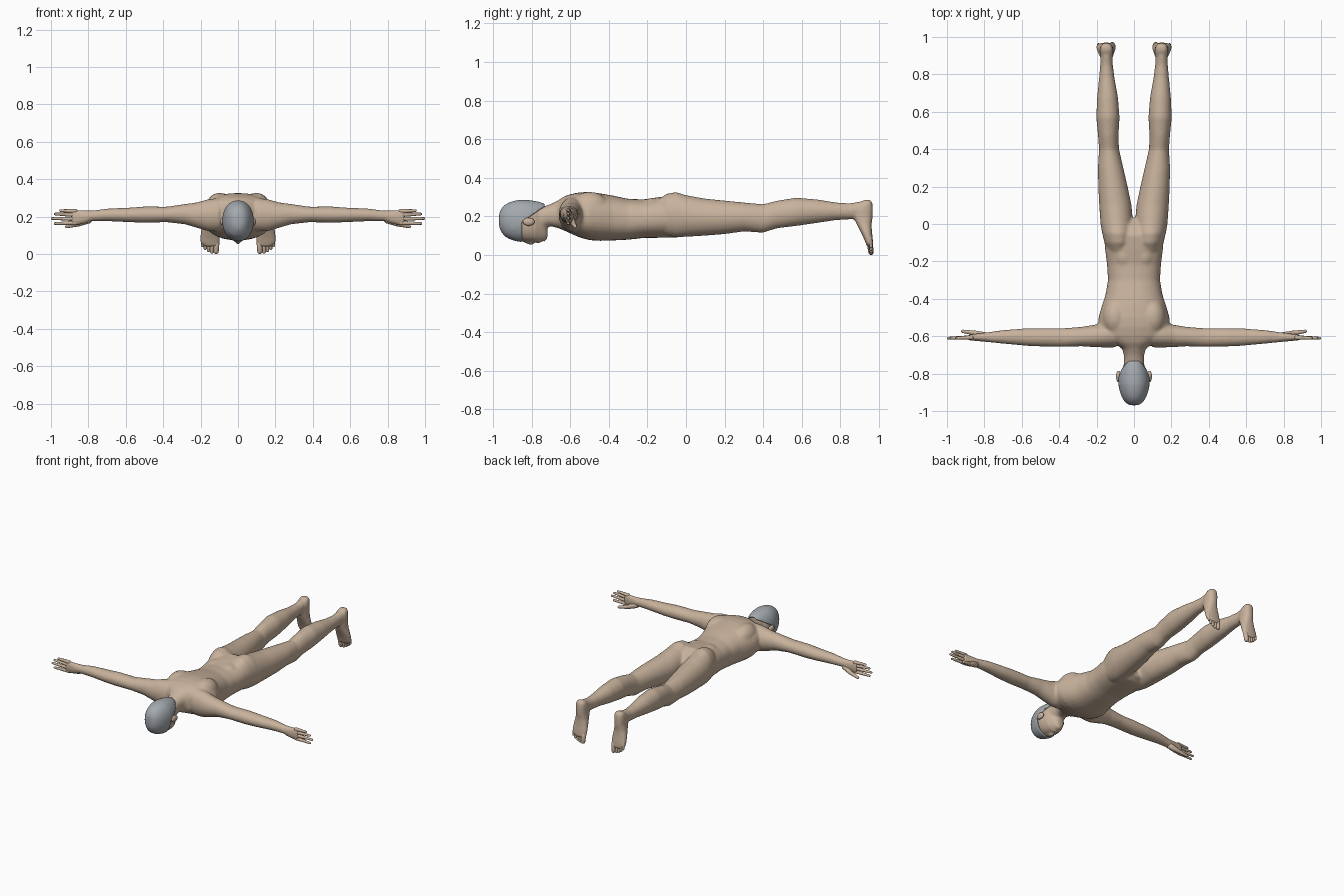
import bpy, bmesh, math
from mathutils import Vector, Matrix


def material(name, rgb):
    m = bpy.data.materials.new(name)
    m.diffuse_color = (*rgb, 1)
    return m


SKIN = material("skin", (0.578, 0.445, 0.333))
HAIR = material("grey hair", (0.37, 0.40, 0.43))


def loft(bm, axis, rows, side=1, power=2.0, n=32):
    """Rows: position on axis, then low/high bounds on the other two axes (in xyz order)."""
    others = [i for i in range(3) if i != axis]
    rings = []
    for pos, a0, a1, b0, b1 in rows:
        ring = []
        for k in range(n):
            t = 2 * math.pi * k / n
            c, s = math.cos(t), math.sin(t)
            co = [0, 0, 0]
            co[axis] = pos
            co[others[0]] = (a0 + a1) / 2 + (a1 - a0) / 2 * math.copysign(abs(c) ** (2 / power), c)
            co[others[1]] = (b0 + b1) / 2 + (b1 - b0) / 2 * math.copysign(abs(s) ** (2 / power), s)
            co[0] *= side
            ring.append(bm.verts.new(co))
        rings.append(ring)
    for r, q in zip(rings, rings[1:]):
        for k in range(n):
            bm.faces.new((r[k], r[(k + 1) % n], q[(k + 1) % n], q[k]))
    bm.faces.new(rings[0])
    bm.faces.new(rings[-1])


def capsule(bm, p, q, r0, r1, side=1):
    """Rounded digit from p to q."""
    p, q = Vector(p), Vector(q)
    p.x *= side
    q.x *= side
    rot = (q - p).to_track_quat('Z', 'Y')
    for v in bmesh.ops.create_uvsphere(bm, u_segments=14, v_segments=9, radius=1)['verts']:
        v.co = q + rot @ (v.co * r1) if v.co.z > 0 else p + rot @ (v.co * r0)


def ball(bm, centre, radii):
    m = Matrix.Translation(centre) @ Matrix.Diagonal((*radii, 1))
    bmesh.ops.create_uvsphere(bm, u_segments=24, v_segments=16, radius=1, matrix=m)


def make(name, bm, mat):
    bmesh.ops.recalc_face_normals(bm, faces=bm.faces)
    me = bpy.data.meshes.new(name)
    bm.to_mesh(me)
    bm.free()
    ob = bpy.data.objects.new(name, me)
    bpy.context.collection.objects.link(ob)
    me.materials.append(mat)
    for p in me.polygons:
        p.use_smooth = True
    return ob


# Body: overlapping lofts fused into one smooth skin
bm = bmesh.new()
# neck and torso
loft(bm, 1, [
    (-.77, -.055, .055, .13, .25), (-.735, -.055, .055, .14, .252), (-.70, -.054, .054, .148, .264),
    (-.665, -.064, .064, .14, .282), (-.635, -.115, .115, .128, .302), (-.60, -.17, .17, .112, .315),
    (-.55, -.19, .19, .09, .325), (-.50, -.19, .19, .077, .326), (-.45, -.176, .176, .073, .32),
    (-.38, -.153, .153, .075, .308), (-.30, -.139, .139, .079, .291), (-.22, -.144, .144, .088, .288),
    (-.14, -.154, .154, .089, .30), (-.06, -.16, .16, .09, .308), (-.01, -.14, .14, .095, .285),
    (.03, -.07, .07, .12, .24)], power=2.3)
# face and skull
loft(bm, 1, [
    (-.945, -.03, .03, .13, .22), (-.90, -.055, .055, .086, .26), (-.86, -.072, .072, .075, .272),
    (-.82, -.075, .075, .068, .272), (-.78, -.068, .068, .066, .262), (-.75, -.052, .052, .068, .25),
    (-.73, -.036, .036, .075, .18), (-.718, -.02, .02, .088, .13)], power=2.2)
capsule(bm, (0, -.85, .077), (0, -.802, .064), .009, .015)    # nose
ball(bm, (0, -.766, .071), (.026, .013, .011))                # lips
ball(bm, (0, -.735, .082), (.02, .014, .012))                 # chin
for s in (1, -1):
    ball(bm, (.05 * s, -.17, .22), (.07, .09, .075))          # lower back
    ball(bm, (.10 * s, -.50, .25), (.07, .10, .077))          # shoulder blade
    # leg
    loft(bm, 1, [
        (-.15, .03, .135, .13, .285), (-.10, .008, .158, .10, .318), (-.05, .004, .17, .092, .326),
        (0, .005, .179, .094, .310), (.1, .013, .186, .10, .292), (.2, .034, .191, .108, .282),
        (.3, .057, .193, .122, .272), (.4, .08, .187, .115, .263), (.47, .083, .192, .138, .281),
        (.57, .077, .202, .15, .297), (.68, .086, .197, .166, .288), (.78, .104, .187, .181, .272),
        (.85, .113, .181, .184, .268), (.90, .115, .18, .19, .277), (.935, .12, .175, .205, .28)], s)
    # foot, pointing down
    loft(bm, 2, [
        (.286, .128, .168, .925, .958), (.27, .114, .18, .90, .966), (.24, .11, .184, .875, .969),
        (.20, .11, .184, .866, .968), (.16, .106, .19, .884, .962), (.12, .099, .199, .905, .964),
        (.085, .096, .203, .922, .968), (.06, .097, .203, .932, .97), (.04, .10, .18, .94, .97)],
        s, power=2.4)
    # arm and palm
    loft(bm, 0, [
        (.10, -.66, -.52, .12, .30), (.16, -.66, -.53, .122, .293), (.22, -.658, -.54, .14, .276),
        (.28, -.654, -.55, .158, .268), (.38, -.657, -.557, .170, .253), (.5, -.655, -.557, .167, .254),
        (.58, -.651, -.558, .17, .248), (.7, -.64, -.567, .176, .243), (.78, -.632, -.578, .176, .232),
        (.82, -.628, -.583, .162, .233), (.86, -.624, -.589, .153, .237), (.89, -.621, -.593, .154, .239)], s)
body = make("body", bm, SKIN)
re = body.modifiers.new("fuse", 'REMESH')
re.mode = 'VOXEL'
re.voxel_size = 0.007
re.use_smooth_shade = True
sm = body.modifiers.new("soften", 'SMOOTH')
sm.factor = 0.5
sm.iterations = 10

# Fingers, thumbs and toes
for s, label in ((1, "left"), (-1, "right")):
    bm = bmesh.new()
    for z0, z1, tip in ((.229, .232, .948), (.209, .214, .977), (.188, .19, .993), (.166, .163, .978)):
        mid = (.875 + tip) / 2
        capsule(bm, (.87, -.607, z0), (mid, -.608, (z0 + z1) / 2), .012, .0095, s)
        capsule(bm, (mid, -.608, (z0 + z1) / 2), (tip, -.61, z1), .0095, .007, s)
    capsule(bm, (.80, -.597, .182), (.855, -.582, .160), .02, .013, s)
    capsule(bm, (.855, -.582, .160), (.915, -.574, .147), .013, .009, s)
    make(label + "_fingers", bm, SKIN)
    bm = bmesh.new()
    for x, z, r in ((.117, .014, .014), (.140, .012, .0095), (.158, .019, .009),
                    (.175, .03, .0085), (.190, .044, .008)):
        capsule(bm, (x - .002, .953, z + .045), (x, .959, z), r * 1.15, r, s)
    make(label + "_toes", bm, SKIN)
    # ear
    bm = bmesh.new()
    ball(bm, (.083 * s, -.815, .172), (.013, .030, .021))
    make(label + "_ear", bm, SKIN)

# Hair cap: skull loft with the face opening cut away
bm = bmesh.new()
loft(bm, 1, [
    (-.97, -.02, .02, .15, .21), (-.96, -.042, .042, .122, .24), (-.935, -.062, .062, .092, .265),
    (-.90, -.076, .076, .075, .28), (-.86, -.084, .084, .067, .287), (-.82, -.084, .084, .067, .286),
    (-.78, -.075, .075, .075, .28), (-.75, -.062, .062, .09, .273), (-.73, -.053, .053, .11, .264)], power=2.15)
for no in ((0, 1, 0), (0, -.7, 1)):
    bmesh.ops.bisect_plane(bm, geom=bm.verts[:] + bm.edges[:] + bm.faces[:],
                           plane_co=(0, -.85, .17), plane_no=no)
gone = []
for f in bm.faces:
    c = f.calc_center_median()
    if (c.y > -.85 and c.z < .17 + .7 * (c.y + .85)) or c.y > -.7305:
        gone.append(f)
bmesh.ops.delete(bm, geom=gone, context='FACES')
hair = make("hair", bm, HAIR)
so = hair.modifiers.new("thickness", 'SOLIDIFY')
so.thickness = 0.011
so.offset = -1
su = hair.modifiers.new("round", 'SUBSURF')
su.levels = su.render_levels = 1
